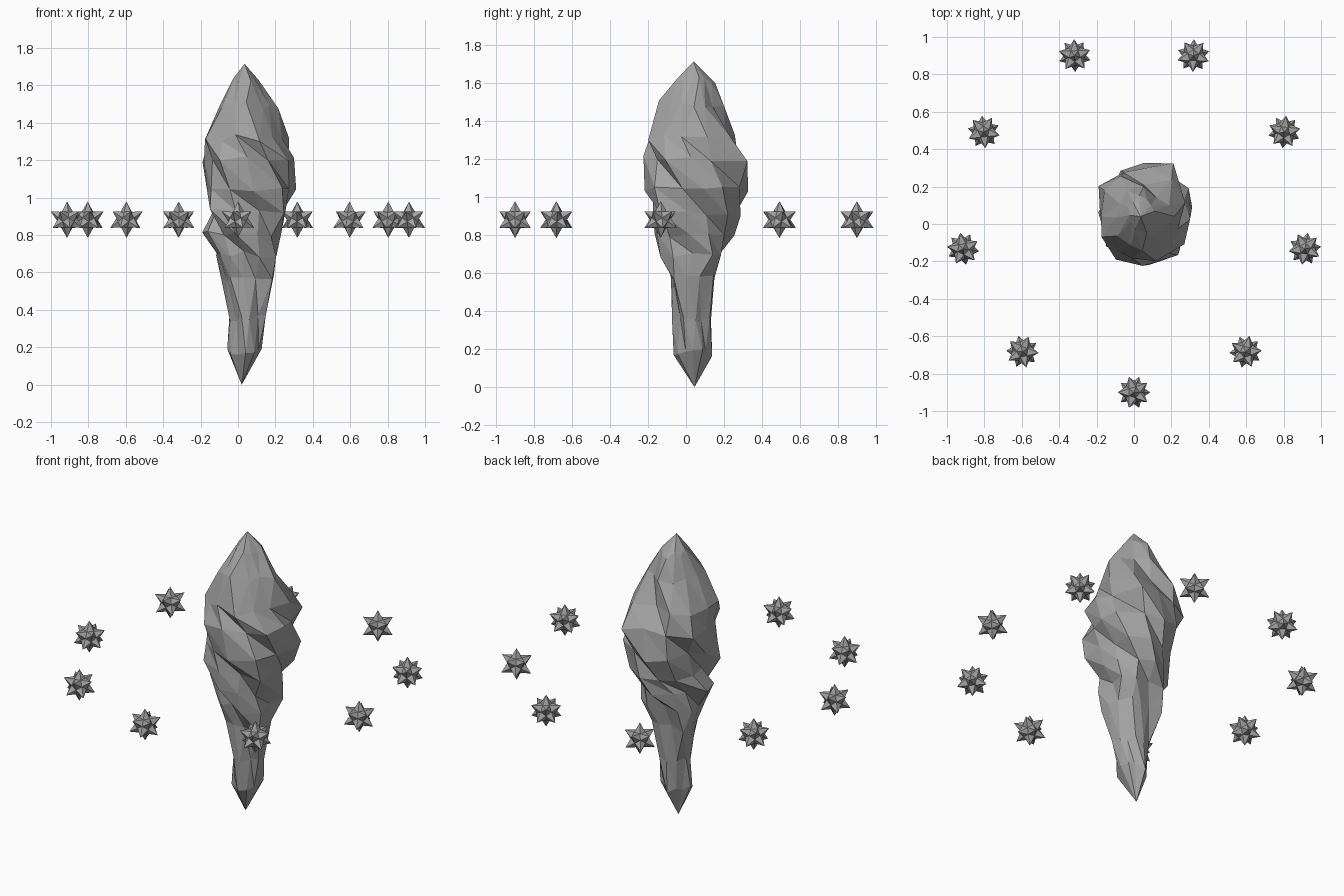
import bpy, bmesh, math, random
from mathutils import Vector

if "Cube" in bpy.data.objects:
    bpy.data.objects.remove(bpy.data.objects["Cube"], do_unlink=True)
random.seed(5)

# One stone colour
stone = bpy.data.materials.new("grey stone")
stone.use_nodes = True
GREY = (0.37, 0.37, 0.37, 1)
stone.diffuse_color = GREY
stone.node_tree.nodes["Principled BSDF"].inputs["Base Color"].default_value = GREY


def finish(bm, name):
    bmesh.ops.recalc_face_normals(bm, faces=bm.faces)
    mesh = bpy.data.meshes.new(name)
    bm.to_mesh(mesh)
    bm.free()
    mesh.materials.append(stone)
    return mesh


def place(mesh, name, location=(0, 0, 0), turn=0):
    ob = bpy.data.objects.new(name, mesh)
    ob.location = location
    ob.rotation_euler.z = turn
    bpy.context.collection.objects.link(ob)


# Twisted crystal: height, then the reach of each ring in eight directions,
# counter-clockwise from +x in steps of 45 degrees
RINGS = [
    (0.18, 0.12, 0.14, 0.13, 0.07, 0.05, 0.03, 0.06, 0.09),
    (0.36, 0.14, 0.15, 0.13, 0.10, 0.04, 0.03, 0.075, 0.11),
    (0.57, 0.19, 0.19, 0.15, 0.15, 0.09, 0.06, 0.08, 0.16),
    (0.70, 0.20, 0.24, 0.18, 0.16, 0.13, 0.10, 0.12, 0.20),
    (0.80, 0.215, 0.27, 0.24, 0.175, 0.18, 0.14, 0.15, 0.21),
    (0.92, 0.25, 0.30, 0.285, 0.20, 0.14, 0.17, 0.17, 0.25),
    (1.05, 0.295, 0.34, 0.305, 0.25, 0.145, 0.215, 0.20, 0.285),
    (1.20, 0.295, 0.355, 0.305, 0.275, 0.175, 0.18, 0.225, 0.25),
    (1.32, 0.26, 0.32, 0.24, 0.235, 0.205, 0.16, 0.23, 0.21),
    (1.49, 0.205, 0.20, 0.19, 0.15, 0.09, 0.11, 0.13, 0.15),
    (1.62, 0.11, 0.14, 0.165, 0.09, 0.025, 0.01, 0.045, 0.09),
]
SIDES = 12
GROOVE = (1.06, 1.0, 0.88)          # ridge, slope, groove, repeated round the ring
EIGHTHS = [Vector((math.cos(k * math.pi / 4), math.sin(k * math.pi / 4))) for k in range(8)]


def ring_points(reach, twist):
    """Points on the outline that the eight reaches enclose, with ridges and grooves."""
    mid = Vector((reach[0] - reach[4], reach[2] - reach[6])) / 2
    for i in range(SIDES):
        a = math.tau * i / SIDES + twist + random.uniform(-0.08, 0.08)
        ray = Vector((math.cos(a), math.sin(a)))
        r = min((d - mid.dot(e)) / ray.dot(e) for d, e in zip(reach, EIGHTHS) if ray.dot(e) > 0.3)
        yield mid + ray * r * GROOVE[i % 3] * random.uniform(0.98, 1.03)


bm = bmesh.new()
rings, twist = [], 0.0
for z, *reach in RINGS:
    rings.append([bm.verts.new((p.x, p.y, z + random.uniform(-0.02, 0.02)))
                  for p in ring_points(reach, twist)])
    twist -= math.radians(38 if 0.6 < z < 1.3 else 20)      # tighter spiral in the middle
foot = bm.verts.new((0.02, 0.045, 0))
tip = bm.verts.new((0.035, 0.04, 1.715))
for i in range(SIDES):
    j = (i + 1) % SIDES
    bm.faces.new((foot, rings[0][j], rings[0][i]))
    bm.faces.new((tip, rings[-1][i], rings[-1][j]))
    for low, high in zip(rings, rings[1:]):
        bm.faces.new((low[i], low[j], high[j]))
        bm.faces.new((low[i], high[j], high[i]))
place(finish(bm, "twisted_crystal"), "twisted_crystal")

# Spiked star: a pyramid over every corner of an icosahedron
SPIKE, CORE = 0.097, 0.053
ico = bmesh.new()
bmesh.ops.create_icosphere(ico, subdivisions=1, radius=SPIKE)
bm = bmesh.new()
valley = {f: bm.verts.new(f.calc_center_median().normalized() * CORE) for f in ico.faces}
for v in ico.verts:
    point = bm.verts.new(v.co)
    for e in v.link_edges:
        a, b = (valley[f] for f in e.link_faces)
        bm.faces.new((point, a, b))
ico.free()
star = finish(bm, "spiked_star")

# Ring of nine stars around the crystal, each turned along the ring
COUNT, RADIUS = 9, 0.928
for n in range(COUNT):
    a = -math.pi / 2 + math.tau * n / COUNT
    spot = Vector((RADIUS * math.cos(a), 0.028 + RADIUS * math.sin(a), 0.882))
    place(star, f"spiked_star_{n + 1}", spot, a - math.pi / 2)
